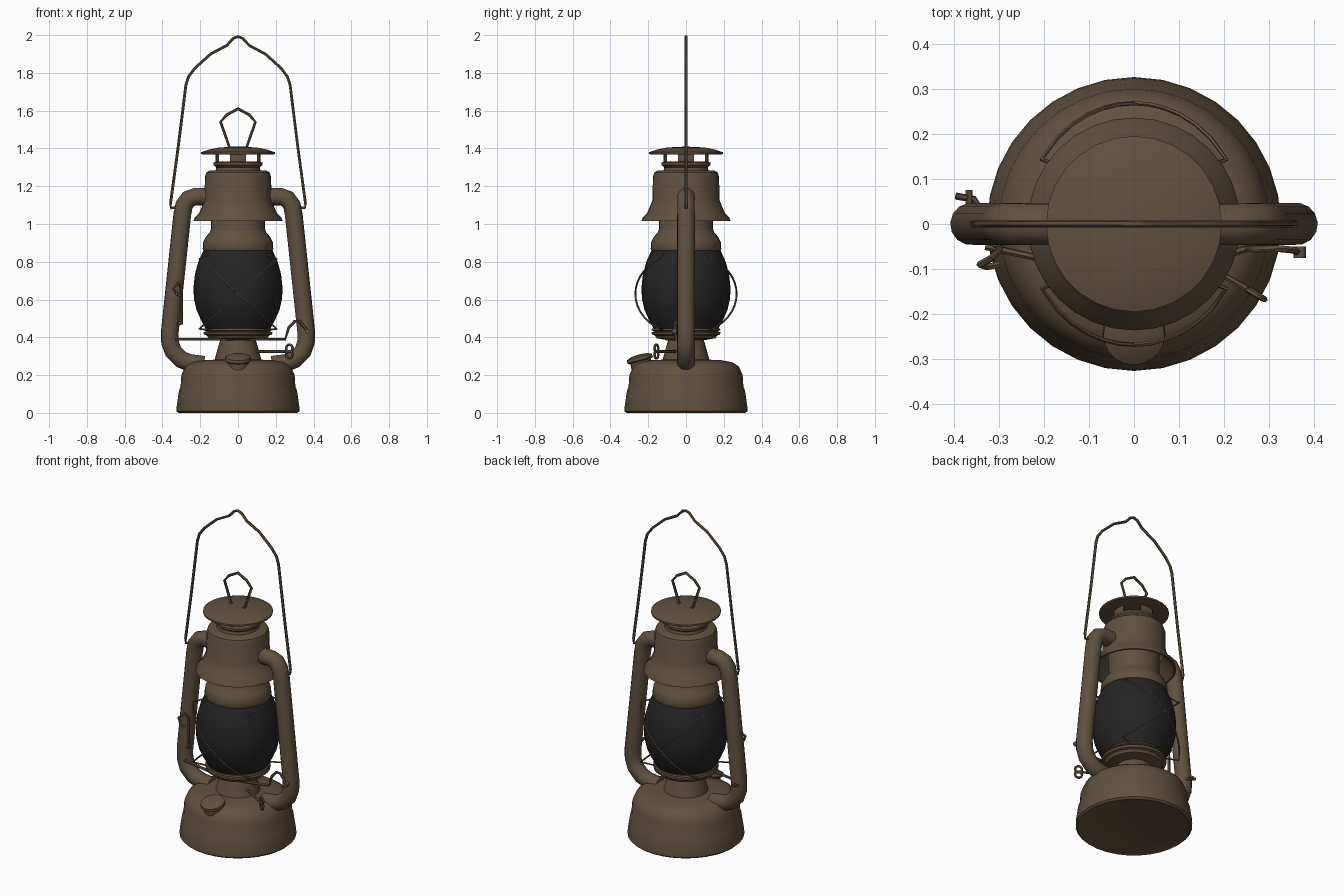
import bpy
import math
from mathutils import Vector

old = bpy.data.objects.get("Cube")
if old:
    bpy.data.objects.remove(old, do_unlink=True)


def material(name, rgb):
    m = bpy.data.materials.new(name)
    m.use_nodes = True
    m.diffuse_color = (*rgb, 1)
    m.node_tree.nodes["Principled BSDF"].inputs["Base Color"].default_value = (*rgb, 1)
    return m


BROWN = material("aged brown metal", (0.12, 0.082, 0.049))
BLACK = material("smoked black glass", (0.018, 0.018, 0.018))


def finish(name, verts, faces, mat, angle=35):
    me = bpy.data.meshes.new(name)
    me.from_pydata(verts, [], faces)
    me.materials.append(mat)
    ob = bpy.data.objects.new(name, me)
    bpy.context.collection.objects.link(ob)
    bpy.ops.object.select_all(action='DESELECT')
    ob.select_set(True)
    bpy.context.view_layer.objects.active = ob
    bpy.ops.object.shade_smooth_by_angle(angle=math.radians(angle))
    return ob


def lathe(name, profile, mat=BROWN, n=32):
    """Spin (radius, z) points, listed from bottom to top on the outside."""
    verts, faces, rings = [], [], []
    for r, z in profile:
        count = n if r > 0 else 1
        rings.append([len(verts) + i for i in range(count)])
        verts += [(r * math.cos(2 * math.pi * i / n), r * math.sin(2 * math.pi * i / n), z)
                  for i in range(count)]
    for a, b in zip(rings, rings[1:]):
        for i in range(n):
            j = (i + 1) % n
            quad = [a[i % len(a)], a[j % len(a)], b[j % len(b)], b[i % len(b)]]
            faces.append(list(dict.fromkeys(quad)))
    return finish(name, verts, faces, mat)


def tube(name, points, radius, sides=6, closed=False):
    """Sweep a round section along a path."""
    pts = [Vector(p) for p in points]
    verts, faces, n = [], [], len(points)
    normal = None
    for i, p in enumerate(pts):
        before = pts[i - 1] if i or closed else p
        after = pts[(i + 1) % n] if i < n - 1 or closed else p
        t = (after - before).normalized()
        if normal is None:
            normal = t.orthogonal()
        normal = (normal - t * normal.dot(t)).normalized()
        side = t.cross(normal)
        for k in range(sides):
            a = 2 * math.pi * k / sides
            verts.append(p + radius * (normal * math.cos(a) + side * math.sin(a)))
    for i in range(n if closed else n - 1):
        for k in range(sides):
            j, m = (i + 1) % n, (k + 1) % sides
            faces.append([i * sides + k, i * sides + m, j * sides + m, j * sides + k])
    if not closed:
        faces += [list(range(sides))[::-1], list(range((n - 1) * sides, n * sides))]
    return finish(name, verts, faces, BROWN, 50)


def mirrored(points, sx):
    return [(sx * x, y, z) for x, y, z in points]


# Fuel tank and burner
lathe("fuel_tank", [(0, 0.02), (0.3, 0.005), (0.315, 0), (0.326, 0.01), (0.324, 0.04),
                    (0.312, 0.12), (0.304, 0.14), (0.3, 0.2), (0.28, 0.245),
                    (0.245, 0.268), (0.18, 0.28), (0, 0.285)])
lathe("burner_cone", [(0.125, 0.275), (0.12, 0.295), (0.105, 0.35), (0.09, 0.4), (0, 0.4)])
lathe("globe_plate", [(0, 0.385), (0.1, 0.385), (0.155, 0.395), (0.165, 0.41), (0.18, 0.415),
                      (0.183, 0.428), (0.165, 0.432), (0.183, 0.437), (0.18, 0.447), (0, 0.447)])

# Glass globe
lathe("globe", [(0.168, 0.44), (0.195, 0.49), (0.22, 0.545), (0.234, 0.61), (0.235, 0.67),
                (0.228, 0.735), (0.21, 0.8), (0.182, 0.862)], BLACK)

# Chimney, hood and cap
lathe("chimney_collar", [(0, 0.855), (0.18, 0.855), (0.187, 0.868), (0.184, 0.905),
                         (0.172, 0.93), (0.15, 0.955), (0.143, 0.975), (0.143, 1.2)])
lathe("hood", [(0.16, 1.1), (0.178, 1.075), (0.225, 1.015), (0.236, 1.015), (0.232, 1.03),
               (0.205, 1.06), (0.188, 1.1), (0.178, 1.125), (0.175, 1.25), (0.168, 1.272),
               (0.15, 1.283), (0, 1.285)])
lathe("vent_neck", [(0.12, 1.28), (0.115, 1.3), (0.13, 1.312), (0.13, 1.325),
                    (0.118, 1.33), (0, 1.33)])
lathe("cap", [(0, 1.368), (0.12, 1.37), (0.185, 1.368), (0.195, 1.37), (0.195, 1.38),
              (0.15, 1.395), (0.1, 1.405), (0, 1.41)], n=28)

# Four curved posts between the vents
for q in range(4):
    verts = []
    for z in (1.325, 1.375):
        for r in (0.108, 0.118):
            for s in (-1, 0, 1):
                a = q * math.pi / 2 + s * 0.36
                verts.append((r * math.cos(a), r * math.sin(a), z))
    finish("vent_post", verts, [(0, 6, 7, 1), (1, 7, 8, 2), (3, 4, 10, 9), (4, 5, 11, 10),
                                (0, 3, 9, 6), (2, 8, 11, 5)], BROWN)

# Side air tubes
side_path = [(0.15, 0, 1.145), (0.225, 0, 1.145), (0.262, 0, 1.132), (0.285, 0, 1.1),
             (0.295, 0, 1.05), (0.328, 0, 0.74), (0.361, 0, 0.43), (0.36, 0, 0.375),
             (0.343, 0, 0.325), (0.3, 0, 0.282), (0.255, 0, 0.265), (0.18, 0, 0.255)]
for side, sx in (("left", 1), ("right", -1)):
    tube(side + "_air_tube", mirrored(side_path, sx), 0.047, 14)

# Carrying bail, one half mirrored into the other
half = [(0.3, 0, 1.09), (0.355, 0, 1.085), (0.357, 0, 1.11), (0.315, 0, 1.42), (0.276, 0, 1.735),
        (0.262, 0, 1.78), (0.228, 0, 1.825), (0.145, 0, 1.9), (0.06, 0, 1.945),
        (0.025, 0, 1.983)]
tube("bail_handle", mirrored(half, -1) + [(0, 0, 1.992)] + half[::-1], 0.008)

# Lifting ring on the cap
tube("lift_ring", [(-0.045, 0, 1.405), (-0.092, 0, 1.54), (-0.06, 0, 1.578), (0, 0, 1.61),
                   (0.06, 0, 1.578), (0.092, 0, 1.54), (0.045, 0, 1.405)], 0.008, closed=True)

# Crossed guard wires, front and back
for sy, place in ((-1, "front"), (1, "back")):
    for sx in (-1, 1):
        path = []
        for i in range(13):
            t = i / 6 - 1
            x = 0.205 * t
            r = 0.268 - 0.018 * t * t
            path.append((sx * x, sy * math.sqrt(r * r - x * x), 0.63 + 0.185 * t))
        path = [(sx * -0.13, sy * 0.12, 0.437)] + path + [(sx * 0.15, sy * 0.12, 0.84)]
        tube(place + "_guard_wire", path, 0.005, 5)

# Filler neck and tilted cap
neck = lathe("filler_neck", [(0.062, -0.09), (0.055, -0.01), (0, -0.01)], n=20)
lid = lathe("filler_cap", [(0, -0.015), (0.062, -0.015), (0.07, -0.008), (0.068, 0.008),
                           (0.045, 0.018), (0, 0.022)], n=20)
for part in (neck, lid):
    part.location = (0, -0.245, 0.288)
    part.rotation_euler = (0.27, 0, 0)

# Wick adjuster: shaft with a ring-shaped thumb wheel
tube("wick_shaft", [(0.07, -0.04, 0.325), (0.27, -0.155, 0.325)], 0.007)
for off in (-0.017, 0.017):
    ring = [(0.272 + 0.02 * math.cos(a) * 0.87, -0.157 - 0.02 * math.cos(a) * 0.5,
             0.325 + off + 0.02 * math.sin(a))
            for a in [k * math.pi / 5 for k in range(10)]]
    tube("wick_thumb_ring", ring, 0.007, closed=True)

# Globe lifting lever
tube("globe_lever", [(-0.33, -0.05, 0.39), (-0.1, -0.1, 0.39), (0.1, -0.1, 0.39),
                     (0.25, -0.055, 0.39), (0.268, -0.055, 0.45), (0.3, -0.055, 0.485),
                     (0.325, -0.055, 0.485), (0.355, -0.058, 0.45), (0.368, -0.065, 0.43)], 0.008)
tube("lever_end", [(0.368, -0.075, 0.43), (0.368, -0.05, 0.43)], 0.014, 8)

# Wire catch beside the right tube and a short stop behind it
tube("wire_catch", [(-0.32, -0.04, 0.47), (-0.298, -0.05, 0.47), (-0.298, -0.055, 0.66),
                    (-0.315, -0.075, 0.69), (-0.342, -0.09, 0.66), (-0.325, -0.095, 0.63),
                    (-0.3, -0.09, 0.62)], 0.008)
tube("tube_stop", [(-0.34, 0.03, 0.42), (-0.355, 0.055, 0.42), (-0.395, 0.062, 0.43)], 0.008)
tube("tube_stop_end", [(-0.366, 0.045, 0.425), (-0.366, 0.075, 0.425)], 0.008)
